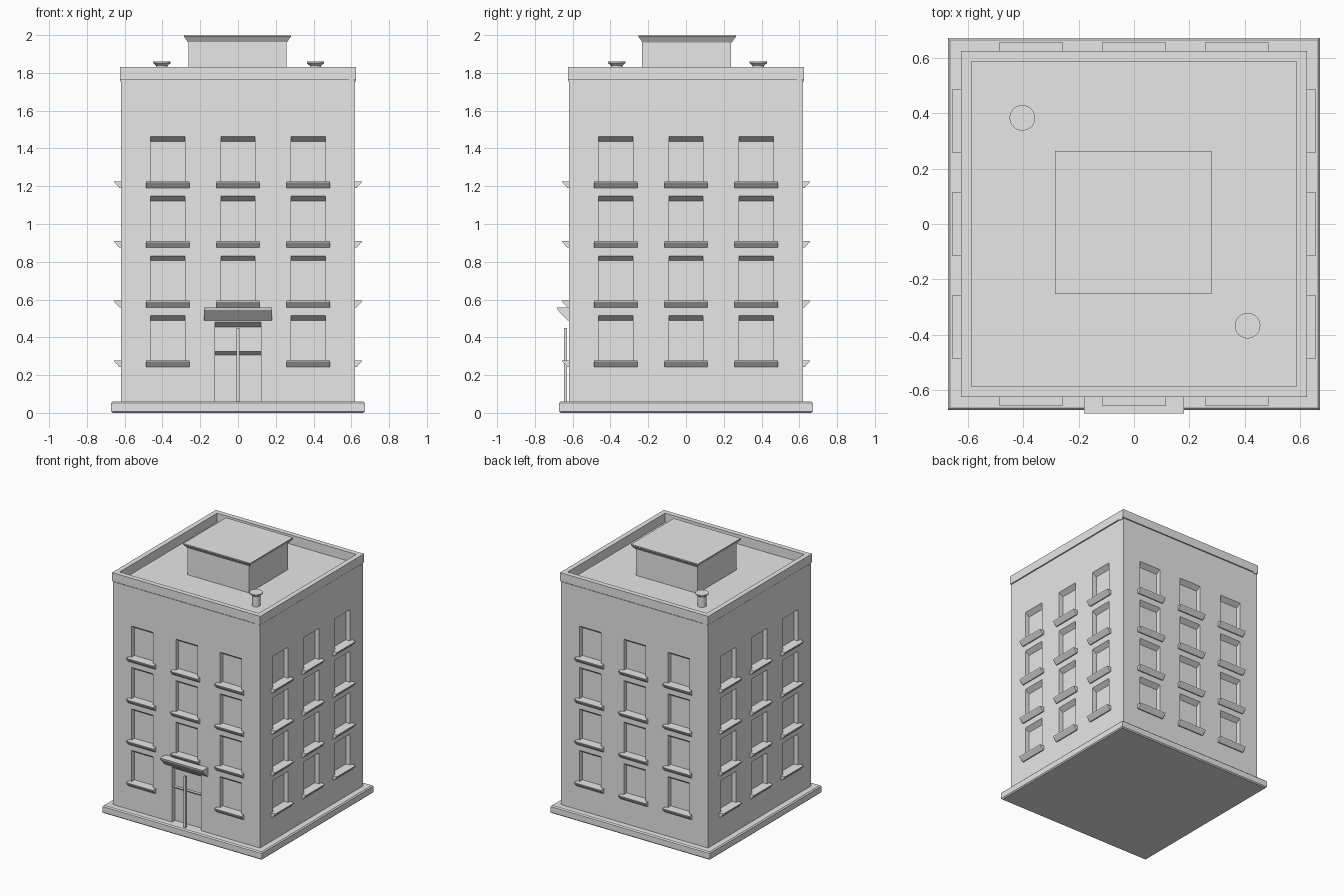
import bpy, bmesh
from math import pi, cos, sin, radians, sqrt
from mathutils import Matrix

if "Cube" in bpy.data.objects:
    bpy.data.objects.remove(bpy.data.objects["Cube"])

GREY = (0.8, 0.8, 0.8, 1)
plaster = bpy.data.materials.new("plain grey")
plaster.use_nodes = True
plaster.diffuse_color = GREY
plaster.node_tree.nodes["Principled BSDF"].inputs["Base Color"].default_value = GREY

WALL = 0.62          # distance of each wall from the centre
DEPTH = 0.035        # depth of window and door recesses
COLUMNS = (-0.372, 0, 0.372)
SILLS = [0.275 + 0.316 * i for i in range(4)]


def finish(name, bm):
    bmesh.ops.recalc_face_normals(bm, faces=bm.faces)
    mesh = bpy.data.meshes.new(name)
    bm.to_mesh(mesh)
    bm.free()
    mesh.materials.append(plaster)
    obj = bpy.data.objects.new(name, mesh)
    bpy.context.scene.collection.objects.link(obj)
    return obj


def prism(bm, profile, x0, x1, turn=0):
    """Extrude an (outward, z) profile along a wall; turn picks the wall."""
    rot = Matrix.Rotation(turn * pi / 2, 3, 'Z')
    ends = [[bm.verts.new(rot @ Matrix.Translation((x, -out, z)).translation)
             for out, z in profile] for x in (x0, x1)]
    n = len(profile)
    bm.faces.new(ends[0])
    bm.faces.new(ends[1])
    for i in range(n):
        j = (i + 1) % n
        bm.faces.new((ends[0][i], ends[0][j], ends[1][j], ends[1][i]))


def loft(name, rings, sides=4, at=(0, 0)):
    """Stack of (half x, half y, z) rings, square or round, capped."""
    bm = bmesh.new()
    k = sqrt(2) if sides == 4 else 1
    loops = []
    for rx, ry, z in rings:
        angles = [pi / 4 + 2 * pi * i / sides for i in range(sides)]
        loops.append([bm.verts.new((at[0] + k * rx * cos(a),
                                    at[1] + k * ry * sin(a), z)) for a in angles])
    bm.faces.new(loops[0])
    bm.faces.new(loops[-1])
    for a, b in zip(loops, loops[1:]):
        for i in range(sides):
            j = (i + 1) % sides
            bm.faces.new((a[i], a[j], b[j], b[i]))
    return finish(name, bm)


def recess(bm, x, half, bottom, top, turn):
    """Opening whose head slopes down toward the back."""
    back = WALL - DEPTH
    prism(bm, [(WALL + 0.02, bottom), (back, bottom), (back, top - 0.025),
               (WALL, top), (WALL + 0.02, top)], x - half, x + half, turn)


# Plinth with softened edges
loft("plinth", [(0.664, 0.664, 0), (0.672, 0.672, 0.008),
                (0.672, 0.672, 0.052), (0.664, 0.664, 0.06)])

# Main block, window and door openings, and sills
walls = loft("walls", [(WALL, WALL, 0.05), (WALL, WALL, 1.76)])
cut, sills = bmesh.new(), bmesh.new()
for turn in range(4):
    for x in COLUMNS:
        for z in SILLS:
            if turn == 0 and x == 0 and z == SILLS[0]:
                continue  # the entrance takes this place
            recess(cut, x, 0.091, z, z + 0.24, turn)
            prism(sills, [(WALL - DEPTH - 0.01, z + 0.003), (WALL + 0.036, z + 0.003),
                          (WALL + 0.034, z - 0.004), (WALL + 0.008, z - 0.032),
                          (WALL - DEPTH - 0.01, z - 0.032)],
                  x - 0.114, x + 0.114, turn)
recess(cut, 0, 0.122, 0.06, 0.48, 0)
finish("window_sills", sills)

cutter = finish("opening_cutter", cut)
cutter.hide_render = True
mod = walls.modifiers.new("openings", 'BOOLEAN')
mod.operation = 'DIFFERENCE'
mod.solver = 'EXACT'
mod.object = cutter
bpy.context.view_layer.update()
carved = bpy.data.meshes.new_from_object(
    walls.evaluated_get(bpy.context.evaluated_depsgraph_get()))
walls.modifiers.clear()
walls.data = carved
bpy.data.objects.remove(cutter)

# Entrance: canopy, transom bar and upright handle post
bm = bmesh.new()
prism(bm, [(WALL - 0.01, 0.557), (WALL + 0.063, 0.557), (WALL + 0.06, 0.545),
           (WALL + 0.008, 0.49), (WALL - 0.01, 0.49)], -0.18, 0.18)
finish("door_canopy", bm)

bm = bmesh.new()
prism(bm, [(WALL - DEPTH - 0.005, 0.325), (WALL - 0.012, 0.325),
           (WALL - DEPTH - 0.005, 0.303)], -0.122, 0.122)
finish("door_transom", bm)

bm = bmesh.new()
prism(bm, [(WALL + 0.01, 0.055), (WALL + 0.025, 0.055),
           (WALL + 0.025, 0.45), (WALL + 0.01, 0.45)], -0.009, 0.009)
finish("door_post", bm)

# Parapet running round the roof edge
bm = bmesh.new()
outer, inner = WALL + 0.005, 0.587
for turn in range(4):
    prism(bm, [(outer, 1.765), (outer, 1.83), (inner, 1.83),
               (inner, 1.755), (WALL - 0.005, 1.755), (WALL - 0.005, 1.765)],
          -outer, inner, turn)
finish("parapet", bm)

# Rooftop stair house with flared cap
loft("roof_house", [(0.26, 0.235, 1.75), (0.26, 0.235, 1.965)], at=(-0.003, 0.003))
loft("roof_house_cap", [(0.262, 0.237, 1.962), (0.28, 0.255, 1.988),
                        (0.283, 0.258, 1.992), (0.283, 0.258, 2.0)], at=(-0.003, 0.006))

# Roof vents
for name, at in (("left_vent", (0.41, -0.367)), ("right_vent", (-0.403, 0.383))):
    vent = loft(name, [(0.03, 0.03, 1.75), (0.03, 0.03, 1.838),
                       (0.046, 0.046, 1.852), (0.046, 0.046, 1.86)], 32, at)
    bpy.ops.object.select_all(action='DESELECT')
    vent.select_set(True)
    bpy.context.view_layer.objects.active = vent
    bpy.ops.object.shade_smooth_by_angle(angle=radians(25))
